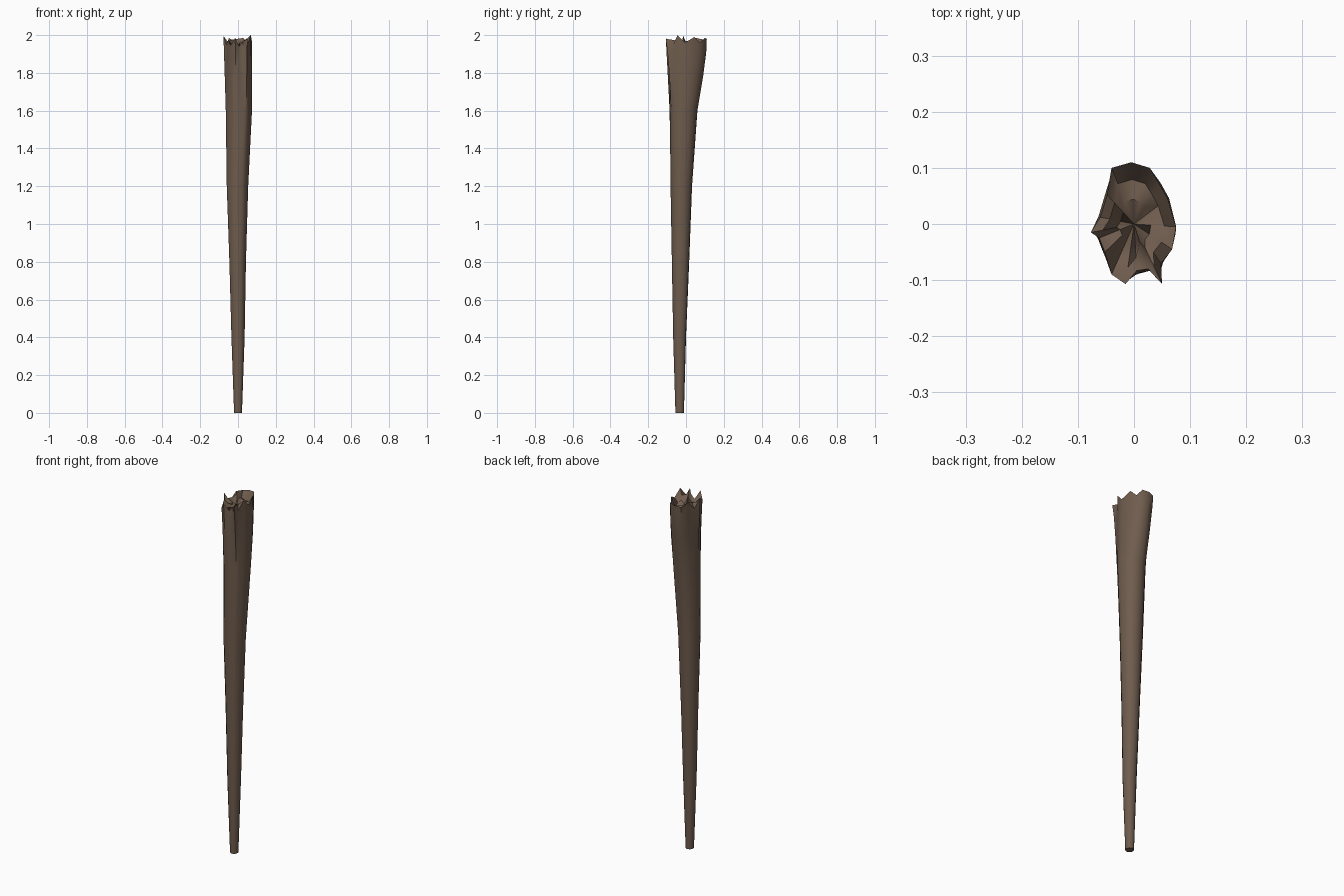
import bpy, bmesh, math, random

random.seed(4)
if "Cube" in bpy.data.objects:
    bpy.data.objects.remove(bpy.data.objects["Cube"], do_unlink=True)

bark = bpy.data.materials.new("brown bark")
bark.use_nodes = True
colour = (0.158, 0.107, 0.075, 1)
bark.diffuse_color = colour
bark.node_tree.nodes["Principled BSDF"].inputs["Base Color"].default_value = colour

# Jagged broken rim, counter-clockwise: x, y, z
rim = [(.075, -.005, 1.96), (.06, .045, 1.99), (.045, .072, 1.96), (.028, .1, 1.985),
       (-.005, .11, 1.98), (-.04, .1, 1.975), (-.048, .052, 1.985), (-.06, .012, 1.94),
       (-.077, -.015, 1.995), (-.062, -.025, 1.95), (-.052, -.05, 1.975),
       (-.04, -.09, 1.945), (-.015, -.107, 1.985), (.005, -.083, 1.94),
       (.025, -.08, 1.965), (.05, -.107, 1.98), (.048, -.07, 1.945),
       (.068, -.045, 2.0)]

# Oval sections of the shaft: z, x min, x max, y min, y max, share of rim shape
sections = [(0, -.021, .021, -.056, -.011, 0), (.4, -.035, .035, -.068, .0, 0),
            (.8, -.046, .042, -.075, .017, 0), (1.2, -.06, .054, -.082, .032, 0),
            (1.6, -.064, .074, -.086, .055, .1), (1.78, -.067, .075, -.092, .08, .35),
            (1.91, -.07, .075, -.098, .102, .65)]

bm = bmesh.new()


def bridge(low, high):
    n = len(low)
    for i in range(n):
        j = (i + 1) % n
        bm.faces.new((low[i], low[j], high[j], high[i]))


# Tapered shaft
rings = []
for z, x0, x1, y0, y1, share in sections:
    ring = []
    for rx, ry, rz in rim:
        a = math.atan2(ry / .11, rx / .075)
        x = (x0 + x1) / 2 + (x1 - x0) / 2 * math.cos(a)
        y = (y0 + y1) / 2 + (y1 - y0) / 2 * math.sin(a)
        ring.append(bm.verts.new((x + (rx - x) * share, y + (ry - y) * share, z)))
    rings.append(ring)
rings.append([bm.verts.new(p) for p in rim])
for low, high in zip(rings, rings[1:]):
    bridge(low, high)
bm.faces.new(rings[0][::-1])

# Splintered hollow inside the rim
outer = rings[-1]
for scale, depth in ((.72, 1.955), (.4, 1.945)):
    inner = [bm.verts.new((x * scale, y * scale, depth + random.uniform(-.03, .025)))
             for x, y, z in rim]
    bridge(outer, inner)
    outer = inner
centre = bm.verts.new((0, 0, 1.935))
for i, v in enumerate(outer):
    bm.faces.new((v, outer[(i + 1) % len(outer)], centre))

bmesh.ops.recalc_face_normals(bm, faces=bm.faces[:])
mesh = bpy.data.meshes.new("broken_trunk")
bm.to_mesh(mesh)
bm.free()
mesh.materials.append(bark)
trunk = bpy.data.objects.new("broken_trunk", mesh)
bpy.context.collection.objects.link(trunk)

# Smooth bark with sharp splinter edges
bpy.context.view_layer.objects.active = trunk
trunk.select_set(True)
bpy.ops.object.shade_smooth_by_angle(angle=math.radians(50))
